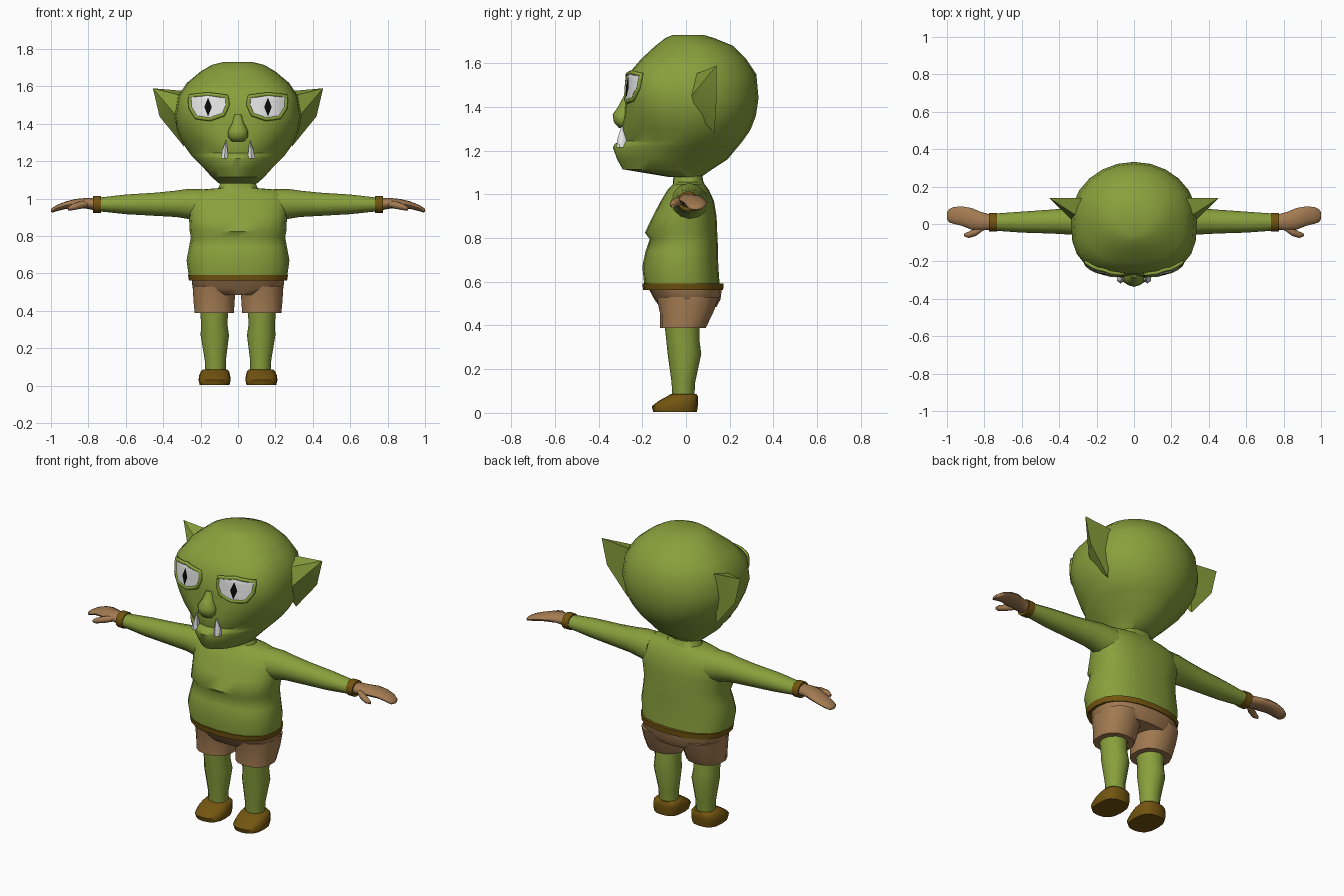
import bpy, bmesh, math
from mathutils import Vector
from mathutils.bvhtree import BVHTree

if "Cube" in bpy.data.objects:
    bpy.data.objects.remove(bpy.data.objects["Cube"], do_unlink=True)


def material(name, r, g, b):
    m = bpy.data.materials.new(name)
    m.use_nodes = True
    m.diffuse_color = (r, g, b, 1)
    bsdf = next(n for n in m.node_tree.nodes if n.type == 'BSDF_PRINCIPLED')
    bsdf.inputs["Base Color"].default_value = (r, g, b, 1)
    bsdf.inputs["Roughness"].default_value = 0.8
    return m


GREEN = material("skin green", 0.25, 0.35, 0.045)
TAN = material("tan", 0.37, 0.2, 0.085)
BROWN = material("dark leather", 0.17, 0.09, 0.005)
WHITE = material("white", 0.8, 0.8, 0.8)
BLACK = material("black", 0.003, 0.003, 0.003)


def finish(name, bm, mat, mirror=False, angle=50):
    """Turn a bmesh into a shaded object, mirrored over x if wanted."""
    bmesh.ops.recalc_face_normals(bm, faces=bm.faces)
    mesh = bpy.data.meshes.new(name)
    bm.to_mesh(mesh)
    bm.free()
    mesh.materials.append(mat)
    obj = bpy.data.objects.new(name, mesh)
    bpy.context.collection.objects.link(obj)
    bpy.ops.object.select_all(action='DESELECT')
    obj.select_set(True)
    bpy.context.view_layer.objects.active = obj
    bpy.ops.object.shade_smooth_by_angle(angle=math.radians(angle))
    if mirror:
        obj.modifiers.new("Mirror", 'MIRROR').use_mirror_merge = False
    return obj


def power(v, e):
    return math.copysign(abs(v) ** e, v)


def loft(name, rings, mat, mirror=False, axis='z', seg=14, angle=50):
    """Skin rings (t, centre, half width, low, high, low power, high power)."""
    bm = bmesh.new()
    loops = []
    for t, c, h, lo, hi, *n in rings:
        n_lo = n[0] if n else 2
        n_hi = n[1] if len(n) > 1 else 2
        mid, r = (lo + hi) / 2, (hi - lo) / 2
        loop = []
        for i in range(seg):
            a = math.tau * i / seg
            e = 2 / (n_lo if math.cos(a) > 0 else n_hi)
            u, v = c + h * power(math.sin(a), e), mid - r * power(math.cos(a), e)
            loop.append(bm.verts.new((u, v, t) if axis == 'z' else (t, u, v)))
        loops.append(loop)
    for a, b in zip(loops, loops[1:]):
        for i in range(seg):
            j = (i + 1) % seg
            bm.faces.new((a[i], a[j], b[j], b[i]))
    bm.faces.new(loops[0])
    bm.faces.new(loops[-1])
    return finish(name, bm, mat, mirror, angle)


# Head with a flat brow, an undershot jaw and a mouth crease
head = loft("head", [
    (1.08, 0, .10, -.08, .07), (1.115, 0, .14, -.29, .12, 1.7),
    (1.16, 0, .18, -.315, .19, 1.6), (1.215, 0, .235, -.335, .235, 1.5),
    (1.232, 0, .25, -.325, .25, 1.5), (1.245, 0, .26, -.292, .26, 1.7),
    (1.295, 0, .295, -.298, .295, 1.9), (1.36, 0, .325, -.285, .32, 2.3),
    (1.44, 0, .338, -.275, .332, 2.9), (1.55, 0, .32, -.265, .322, 3),
    (1.62, 0, .272, -.205, .275, 2.6), (1.68, 0, .2, -.14, .215, 2.2),
    (1.715, 0, .14, -.095, .13), (1.73, 0, .08, -.06, .08)], GREEN, seg=24, angle=40)

# Nose
loft("nose", [
    (1.45, 0, .018, -.285, -.25), (1.40, 0, .035, -.312, -.24),
    (1.365, 0, .055, -.336, -.24), (1.33, 0, .056, -.33, -.24),
    (1.305, 0, .035, -.308, -.25)], GREEN, seg=10)

# Ears: flat behind, tapering to a tall outer edge
bm = bmesh.new()
for p in [(.455, .14, 1.59), (.42, .14, 1.44), (.29, .13, 1.28), (.31, .0, 1.42),
          (.30, .04, 1.55), (.28, .14, 1.575)]:
    bm.verts.new(p)
bmesh.ops.convex_hull(bm, input=bm.verts)
finish("ears", bm, GREEN, True, 25)

# Face plates follow the head surface
surface = BVHTree.FromPolygons([v.co.copy() for v in head.data.vertices],
                               [tuple(p.vertices) for p in head.data.polygons])


def on_face(x, z, lift):
    hit = surface.ray_cast(Vector((x, -1, z)), Vector((0, 1, 0)))[0]
    return Vector((x, hit.y - lift, z))


def plate(name, outline, mat, lift):
    cx = sum(p[0] for p in outline) / len(outline)
    cz = sum(p[1] for p in outline) / len(outline)
    bm = bmesh.new()
    loops = [[bm.verts.new(on_face(cx + (x - cx) * s, cz + (z - cz) * s, lift))
              for x, z in outline] for s in (1, .75, .5, .25)]
    count = len(outline)
    for a, b in zip(loops, loops[1:]):
        for i in range(count):
            j = (i + 1) % count
            bm.faces.new((a[i], a[j], b[j], b[i]))
    bm.faces.new(loops[-1])
    return finish(name, bm, mat, True)


def densify(points, steps):
    ring = zip(points, points[1:] + points[:1])
    return [(a[0] + (b[0] - a[0]) * k / steps, a[1] + (b[1] - a[1]) * k / steps)
            for a, b in ring for k in range(steps)]


eye = densify([(.258, 1.548), (.16, 1.558), (.06, 1.545), (.056, 1.5), (.078, 1.45),
               (.15, 1.425), (.222, 1.435), (.253, 1.485)], 3)
plate("eyes", eye, WHITE, .008)
plate("pupils", densify([(.16, 1.54), (.18, 1.49), (.16, 1.44), (.14, 1.49)], 2), BLACK, .013)

# Eyelid rims
bm = bmesh.new()
path = [on_face(x, z, .004) for x, z in eye]
tubes = []
for i, p in enumerate(path):
    tangent = (path[(i + 1) % len(path)] - path[i - 1]).normalized()
    side = tangent.cross(Vector((0, 1, 0))).normalized()
    out = tangent.cross(side)
    tubes.append([bm.verts.new(p + .011 * (side * math.cos(k * math.tau / 6)
                                           + out * math.sin(k * math.tau / 6)))
                  for k in range(6)])
for i, b in enumerate(tubes):
    a = tubes[i - 1]
    for k in range(6):
        bm.faces.new((a[k], a[(k + 1) % 6], b[(k + 1) % 6], b[k]))
finish("eyelids", bm, GREEN, True, 70)

# Fangs
loft("fangs", [(1.215, .072, .022, -.318, -.265), (1.255, .07, .017, -.314, -.27),
               (1.31, .064, .002, -.296, -.29)], WHITE, True, seg=6)

# Shirt and neck, chest overhanging the belly
loft("shirt", [
    (.575, 0, .262, -.19, .155, 2.4, 2.4), (.67, 0, .275, -.2, .148, 2.4, 2.4),
    (.74, 0, .262, -.185, .146, 2.4, 2.4), (.795, 0, .252, -.166, .145, 2.4, 2.4),
    (.825, 0, .258, -.188, .143, 2.4, 2.4), (.9, 0, .262, -.152, .14, 2.5, 2.5),
    (.97, 0, .27, -.115, .128, 2.5, 2.5), (1.02, 0, .262, -.085, .105, 2.3, 2.3),
    (1.047, 0, .22, -.06, .085), (1.056, 0, .105, -.06, .08),
    (1.11, 0, .085, -.055, .07)], GREEN, seg=20, angle=60)

# Belt
loft("belt", [(.562, 0, .262, -.196, .17, 2.3, 2.3), (.593, 0, .268, -.2, .172, 2.3, 2.3)],
     BROWN, seg=20, angle=40)

# Arms, cuffs and mitten hands
loft("arms", [
    (.19, .015, .09, .87, 1.052), (.27, .015, .08, .892, 1.052),
    (.33, .015, .072, .902, 1.043), (.44, .013, .064, .908, 1.032),
    (.6, .01, .056, .917, 1.022), (.74, .01, .046, .932, 1.006)], GREEN, True, 'x', 12)
loft("cuffs", [(.733, .01, .05, .924, 1.015), (.774, .01, .05, .924, 1.015)],
     BROWN, True, 'x', 12, 40)
loft("hands", [
    (.765, .01, .04, .938, 1.004), (.82, .015, .05, .948, 1.003),
    (.87, .028, .058, .95, .998), (.92, .042, .052, .945, .985),
    (.965, .046, .045, .934, .968), (.99, .044, .034, .926, .953),
    (1.0, .044, .018, .93, .945)], TAN, True, 'x', 12)
loft("thumbs", [
    (.80, -.012, .018, .955, .99), (.845, -.042, .022, .945, .985),
    (.885, -.058, .017, .938, .972), (.908, -.058, .007, .938, .955)], TAN, True, 'x', 8)

# Shorts: hips and two trouser legs
loft("shorts_hips", [
    (.485, 0, .19, -.12, .14, 2.4, 2.4), (.52, 0, .243, -.145, .158, 2.4, 2.4),
    (.575, 0, .248, -.175, .165, 2.4, 2.4)], TAN, seg=20)
loft("shorts_legs", [
    (.388, .127, .107, -.118, .09, 2.3, 2.3), (.46, .128, .113, -.12, .125, 2.3, 2.3),
    (.53, .126, .118, -.135, .15, 2.3, 2.3)], TAN, True)

# Legs
loft("legs", [
    (.07, .12, .054, -.062, .038), (.14, .121, .057, -.066, .042),
    (.27, .124, .076, -.084, .07), (.33, .127, .07, -.09, .062),
    (.42, .127, .077, -.1, .06)], GREEN, True, seg=12)

# Shoes with low toes
loft("shoes", [
    (.005, .125, .08, -.15, .05, 2.5, 2.8), (.03, .125, .086, -.157, .054, 2.5, 2.8),
    (.055, .125, .083, -.125, .055, 2.4, 2.8), (.075, .123, .076, -.088, .055, 2.4, 2.8),
    (.086, .122, .066, -.07, .048, 2.2, 2.5)], BROWN, True, seg=16)
